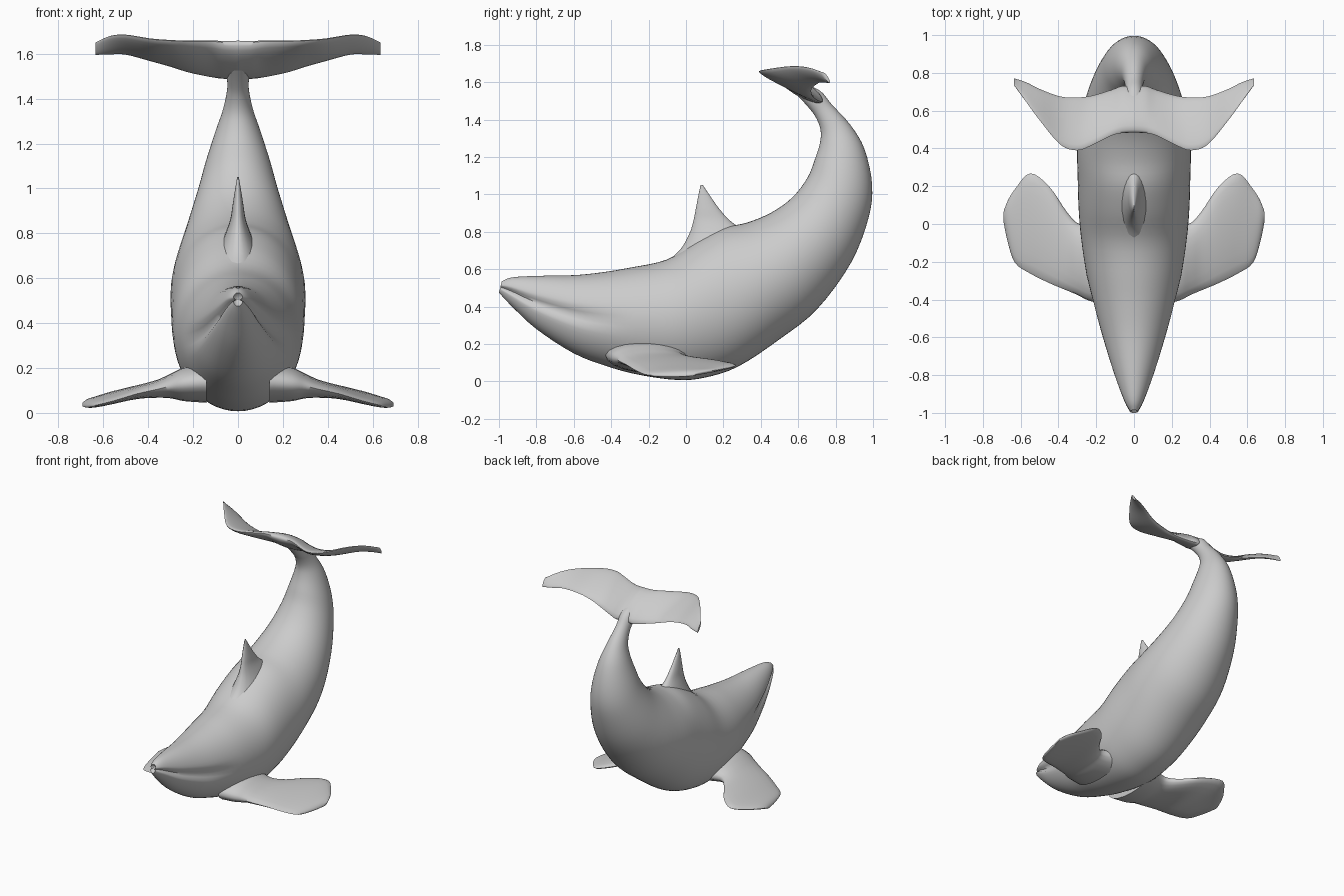
import bpy, bmesh, math
from mathutils import Vector

if "Cube" in bpy.data.objects:
    bpy.data.objects.remove(bpy.data.objects["Cube"])


def smooth_rows(rows, steps):
    """Catmull-Rom interpolation of section parameters."""
    out = []
    for i in range(len(rows) - 1):
        a, b, c, d = rows[max(i - 1, 0)], rows[i], rows[i + 1], rows[min(i + 2, len(rows) - 1)]
        for k in range(steps):
            t = k / steps
            out.append([0.5 * (2 * q + (r - p) * t + (2 * p - 5 * q + 4 * r - s) * t * t
                               + (3 * q - p - 3 * r + s) * t ** 3)
                        for p, q, r, s in zip(a, b, c, d)])
    out.append(list(rows[-1]))
    return out


def loft(name, rings, start_cap=None, close_start=True, mirror=False):
    """Skin closed rings; caps are fans around a centre point."""
    bm = bmesh.new()
    vr = [[bm.verts.new(p) for p in ring] for ring in rings]
    n = len(vr[0])
    for r0, r1 in zip(vr, vr[1:]):
        for i in range(n):
            bm.faces.new((r0[i], r0[(i + 1) % n], r1[(i + 1) % n], r1[i]))
    ends = [(vr[-1], None)] + ([(vr[0], start_cap)] if close_start else [])
    for ring, point in ends:
        c = bm.verts.new(point or sum((v.co for v in ring), Vector()) / n)
        for i in range(n):
            bm.faces.new((ring[i], ring[(i + 1) % n], c))
    bmesh.ops.recalc_face_normals(bm, faces=bm.faces)
    me = bpy.data.meshes.new(name)
    bm.to_mesh(me)
    bm.free()
    ob = bpy.data.objects.new(name, me)
    bpy.context.collection.objects.link(ob)
    if mirror:
        ob.modifiers.new("mirror", 'MIRROR').use_clip = True
    bpy.ops.object.select_all(action='DESELECT')
    ob.select_set(True)
    bpy.context.view_layer.objects.active = ob
    bpy.ops.object.shade_smooth_by_angle(angle=math.radians(60))
    return ob


def wing_rings(rows, span, place, count=20):
    """Lens sections from edge A to edge B with half thickness h."""
    rings = []
    for s, a0, a1, b0, b1, h in smooth_rows(rows, 4):
        pa, pb = place(s, a0, a1), place(s, b0, b1)
        mid, half = (pa + pb) / 2, (pb - pa) / 2
        nrm = half.cross(span).normalized()
        rings.append([mid + half * math.cos(t) + nrm * h * math.sin(t)
                      for t in (2 * math.pi * i / count for i in range(count))])
    return rings


# Body: back y,z / belly y,z / half width / mouth groove depth
body = [
    (-.985, .535, -1.0, .475, .022, .5), (-.93, .556, -.94, .41, .055, .36),
    (-.8, .564, -.8, .28, .108, .22), (-.6, .568, -.6, .15, .172, .14),
    (-.45, .583, -.42, .08, .215, .05), (-.3, .608, -.25, .035, .25, 0),
    (-.1, .652, -.05, .008, .28, 0), (.06, .75, .1, .02, .293, 0),
    (.2, .82, .28, .08, .298, 0), (.33, .85, .5, .225, .3, 0),
    (.46, .905, .7, .385, .278, 0), (.57, .985, .88, .63, .23, 0),
    (.65, 1.09, .975, .87, .18, 0), (.69, 1.19, .995, 1.05, .142, 0),
    (.715, 1.27, .955, 1.24, .1, 0), (.72, 1.34, .88, 1.37, .066, 0),
    (.695, 1.41, .78, 1.48, .048, 0), (.65, 1.47, .715, 1.555, .05, 0),
    (.58, 1.545, .61, 1.6, .045, 0)]
N = 56
rings = []
for ty, tz, by, bz, w, pinch in smooth_rows(body, 4):
    ring = []
    for i in range(N):
        a = 2 * math.pi * i / N
        off = math.degrees(abs(math.acos(max(-1, min(1, math.cos(a)))) - math.pi / 2))
        x = w * math.sin(a) * (1 - max(pinch, 0) * math.exp(-(off / 9) ** 2))
        c = math.cos(a)
        ring.append(Vector((x, (ty + by) / 2 + (ty - by) / 2 * c, (tz + bz) / 2 + (tz - bz) / 2 * c)))
    rings.append(ring)
loft("body", rings, start_cap=Vector((0, -.95, .505)))

X, Z = Vector((1, 0, 0)), Vector((0, 0, 1))
across = lambda s, y, z: Vector((s, y, z))

# Flippers: x / front edge y,z / rear edge y,z / half thickness
flipper = [
    (.14, -.43, .14, .04, .13, .09), (.24, -.405, .13, .0, .125, .075),
    (.3, -.375, .12, .005, .12, .055), (.36, -.35, .105, .07, .11, .04),
    (.45, -.312, .085, .2, .1, .03), (.55, -.262, .055, .268, .085, .025),
    (.63, -.205, .035, .185, .065, .02), (.67, -.09, .03, .12, .055, .015),
    (.692, .02, .03, .06, .045, .006)]
loft("flippers", wing_rings(flipper, X, across), mirror=True)

# Tail flukes: x / free edge y,z / swept edge y,z / half thickness
fluke = [
    (0, .485, 1.65, .72, 1.5, .045), (.06, .482, 1.65, .73, 1.495, .04),
    (.12, .468, 1.655, .71, 1.5, .03), (.22, .418, 1.655, .68, 1.52, .024),
    (.3, .39, 1.658, .67, 1.545, .021), (.39, .42, 1.665, .675, 1.57, .019),
    (.5, .55, 1.683, .715, 1.598, .015), (.57, .645, 1.678, .75, 1.598, .012),
    (.635, .735, 1.65, .77, 1.595, .008)]
loft("tail_flukes", wing_rings(fluke, X, across), close_start=False, mirror=True)

# Dorsal fin: z / front y,x / rear y,x / half thickness
fin = [
    (.62, -.13, 0, .4, 0, .11), (.7, -.035, 0, .37, 0, .095),
    (.79, .018, 0, .32, 0, .06), (.86, .04, 0, .235, 0, .035),
    (.92, .052, 0, .18, 0, .025), (.99, .065, 0, .13, 0, .014),
    (1.05, .078, 0, .09, 0, .004)]
loft("dorsal_fin", wing_rings(fin, Z, lambda s, y, x: Vector((x, y, s))))
